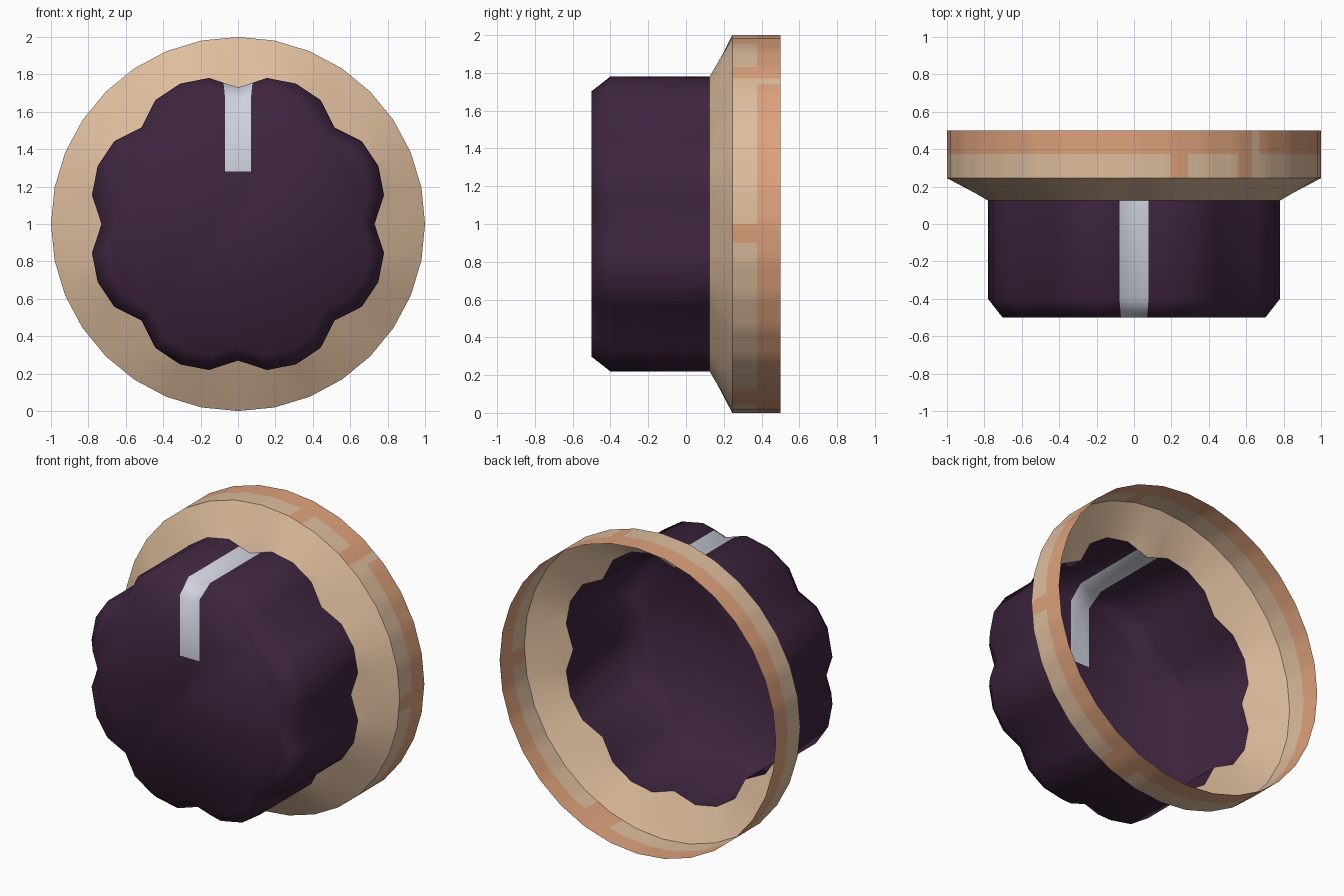
import bpy, bmesh, math

if "Cube" in bpy.data.objects:
    bpy.data.objects.remove(bpy.data.objects["Cube"])

def material(name, rgb):
    m = bpy.data.materials.new(name)
    m.diffuse_color = (*rgb, 1)
    m.use_nodes = True
    m.node_tree.nodes["Principled BSDF"].inputs["Base Color"].default_value = m.diffuse_color
    return m

PURPLE = material("dark_purple", (0.05, 0.019, 0.05))
SILVER = material("pale_silver", (0.62, 0.64, 0.72))
TAN = material("tan", (0.73, 0.51, 0.34))
ORANGE = material("soft_orange", (0.73, 0.36, 0.20))

def finish(bm, name, mats, angle):
    me = bpy.data.meshes.new(name)
    bm.to_mesh(me)
    bm.free()
    for m in mats:
        me.materials.append(m)
    ob = bpy.data.objects.new(name, me)
    bpy.context.collection.objects.link(ob)
    bpy.ops.object.select_all(action='DESELECT')
    ob.select_set(True)
    bpy.context.view_layer.objects.active = ob
    bpy.ops.object.shade_smooth_by_angle(angle=math.radians(angle))
    return ob

def outline(radii):
    """32 points, counterclockwise from the top, plus a point either side of the top."""
    pts = []
    for i in range(32):
        a, r = math.radians(90 + i * 11.25), radii[i % 4]
        pts.append((r * math.cos(a), r * math.sin(a)))
    mid = lambda p, q: ((p[0] + q[0]) / 2, (p[1] + q[1]) / 2)
    first, last = mid(pts[0], pts[1]), mid(pts[0], pts[-1])
    return [pts[0], first] + pts[1:] + [last]

def ring(bm, pts, y, s=1.0):
    return [bm.verts.new((x * s, y, 1 + z * s)) for x, z in pts]

def bridge(bm, a, b, rule=None):
    n = len(a)
    for i in range(n):
        j = (i + 1) % n
        f = bm.faces.new((a[i], b[i], b[j], a[j]))
        f.material_index = rule(i) if rule else 0

LOBES = (0.73, 0.796, 0.812, 0.796)
lobed = outline(LOBES)

# Fluted knob, with the pointer stripe as its own faces
bm = bmesh.new()
cap = ring(bm, lobed, -0.5, 0.9)
shoulder = ring(bm, lobed, -0.4)
base = ring(bm, lobed, 0.125)
n = len(lobed)
stripe = lambda i: 1 if i in (0, n - 1) else 0
bridge(bm, cap, shoulder, stripe)
bridge(bm, shoulder, base, stripe)
low_l = bm.verts.new((-0.07, -0.5, 1.28))
low_r = bm.verts.new((0.07, -0.5, 1.28))
bm.faces.new([cap[-1], cap[0], cap[1], low_l, low_r]).material_index = 1
bm.faces.new(cap[1:] + [low_r, low_l])
finish(bm, "knob", [PURPLE, SILVER], 60)

# Sloping flange from the fluted outline out to the round rim
bm = bmesh.new()
inner = ring(bm, lobed, 0.125)
middle = ring(bm, outline((0.835, 0.865, 0.873, 0.865)), 0.165)
outer = ring(bm, outline((1, 1, 1, 1)), 0.245)
bridge(bm, inner, middle)
bridge(bm, middle, outer)
finish(bm, "flange", [TAN], 60)

# Open rim: 32 flat sides, worn orange band at the back with a few patches
SUB = 4
pts = []
for i in range(32):
    a, b = (math.radians(90 + k * 11.25) for k in (i, i + 1))
    for s in range(SUB):
        t = s / SUB
        pts.append((math.cos(a) * (1 - t) + math.cos(b) * t,
                    math.sin(a) * (1 - t) + math.sin(b) * t))

def within(i, spans):
    x, z = (sum(p) / 2 for p in zip(pts[i], pts[(i + 1) % len(pts)]))
    deg = math.degrees(math.atan2(z, x))
    return any(lo < deg < hi for lo, hi in spans)

bm = bmesh.new()
front, band, back = (ring(bm, pts, y) for y in (0.245, 0.375, 0.5))
bridge(bm, front, band, lambda i: int(within(i, [(-6, 0), (51, 56.5), (73, 78), (-72, -62)])))
bridge(bm, band, back, lambda i: int(not within(i, [(47, 51)])))
finish(bm, "rim", [TAN, ORANGE], 30)
